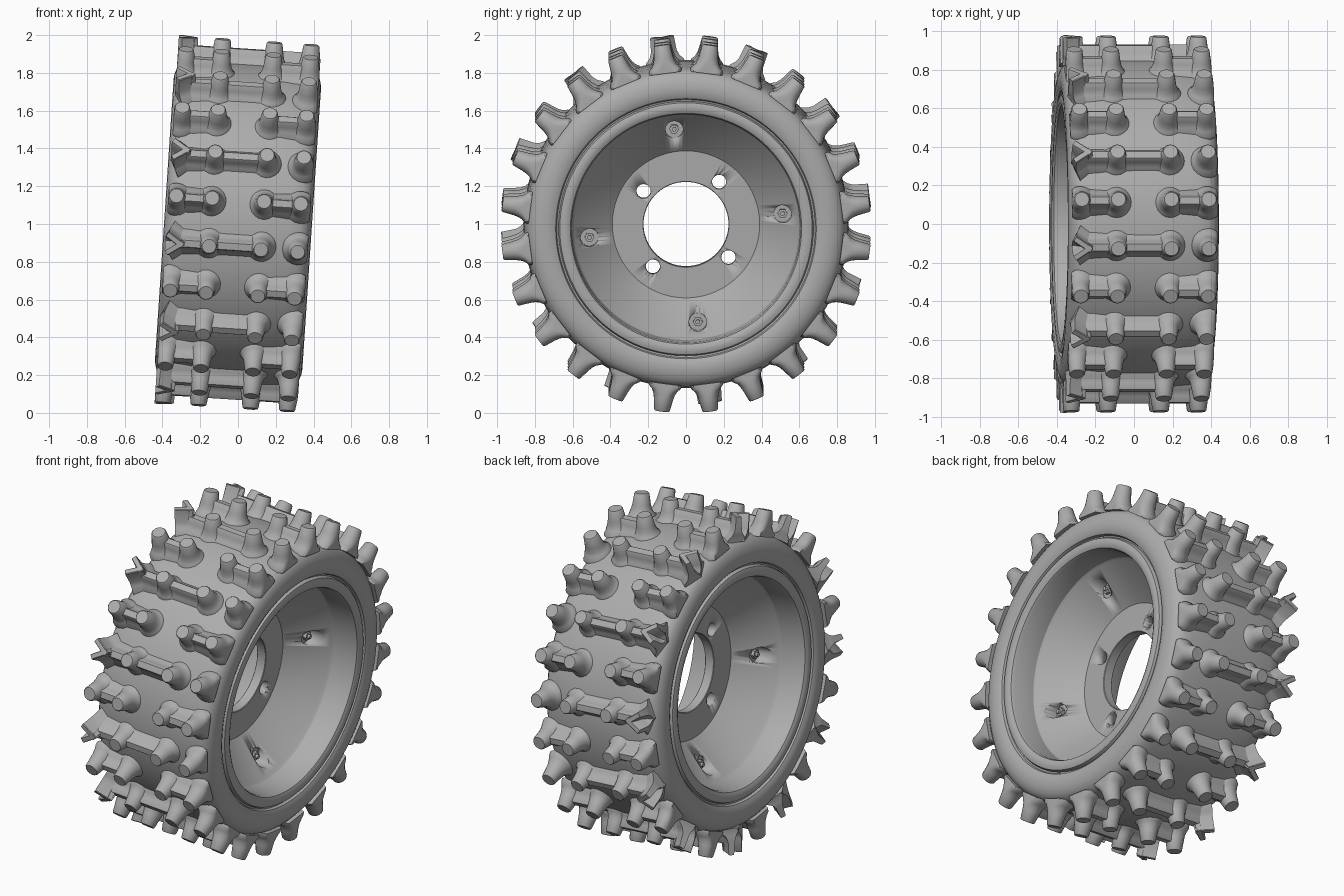
import bpy, bmesh, math
from mathutils import Matrix, Vector

cube = bpy.data.objects.get("Cube")
if cube:
    bpy.data.objects.remove(cube)

# The wheel leans slightly about the y axis
LEAN = Matrix.Translation((0, 0, 1)) @ Matrix.Rotation(math.radians(3.8), 4, 'Y')
BASE, BAR_TOP, TIP = 0.83, 0.935, 0.98

grey = bpy.data.materials.new("grey")
grey.use_nodes = True
colour = (0.42, 0.42, 0.42, 1)
grey.diffuse_color = colour
grey.node_tree.nodes["Principled BSDF"].inputs["Base Color"].default_value = colour


def make_object(name, bm, angle=35):
    bmesh.ops.recalc_face_normals(bm, faces=bm.faces)
    mesh = bpy.data.meshes.new(name)
    bm.to_mesh(mesh)
    bm.free()
    mesh.materials.append(grey)
    obj = bpy.data.objects.new(name, mesh)
    bpy.context.collection.objects.link(obj)
    bpy.ops.object.select_all(action='DESELECT')
    obj.select_set(True)
    bpy.context.view_layer.objects.active = obj
    bpy.ops.object.shade_smooth_by_angle(angle=math.radians(angle))
    obj.matrix_world = LEAN
    return obj


def lathe(bm, profile, segments=120):
    """Spin a closed (axial, radius) outline around the x axis."""
    rings = []
    for i in range(segments):
        a = math.tau * i / segments
        rings.append([bm.verts.new((x, r * math.sin(a), r * math.cos(a))) for x, r in profile])
    n = len(profile)
    for i in range(segments):
        a, b = rings[i], rings[(i + 1) % segments]
        for j in range(n):
            k = (j + 1) % n
            bm.faces.new((a[j], a[k], b[k], b[j]))


def both_sides(half):
    return half + [(-x, r) for x, r in reversed(half)]


def stack(bm, loops):
    """Skin a list of vertex loops and close both ends."""
    rings = [[bm.verts.new(co) for co in loop] for loop in loops]
    n = len(rings[0])
    for a, b in zip(rings, rings[1:]):
        for j in range(n):
            bm.faces.new((a[j], a[(j + 1) % n], b[(j + 1) % n], b[j]))
    bm.faces.new(rings[0][::-1])
    bm.faces.new(rings[-1])


def limit(x):
    return max(-0.378, min(0.378, x))


def stud(bm, x):
    """Round tread stud with a flared foot."""
    shape = [(0.088, BASE), (0.085, 0.85), (0.067, 0.868), (0.057, 0.89),
             (0.051, 0.915), (0.042, TIP - 0.006), (0.037, TIP)]
    stack(bm, [[(limit(x + r * math.cos(t)), r * math.sin(t), z)
                for t in (math.tau * i / 20 for i in range(20))] for r, z in shape])


def bar(bm, start, end, top, width):
    """Upright rib between two (x, y) points, flared at its foot."""
    a, b = Vector(start), Vector(end)
    side = Vector((a.y - b.y, b.x - a.x)).normalized()
    shape = [(width + 0.05, BASE), (width + 0.045, 0.85), (width + 0.02, 0.872),
             (width + 0.006, 0.9), (width, top - 0.004), (width - 0.004, top)]
    loops = []
    for w, z in shape:
        corners = (a - side * w, b - side * w, b + side * w, a + side * w)
        loops.append([(limit(c.x), c.y, z) for c in corners])
    stack(bm, loops)


# Tyre body
bm = bmesh.new()
lathe(bm, both_sides([(0.355, 0.66), (0.362, 0.684), (0.378, 0.69), (0.388, 0.71),
                      (0.391, 0.745), (0.387, 0.775), (0.376, 0.805), (0.357, 0.828),
                      (0.33, 0.842), (0.28, 0.851), (0.18, 0.858), (0.06, 0.861)]))
# The inner side closes straight across under the rim
make_object("tyre_body", bm)

# Tread rows: paired studs alternate with long ribs that end in a V
for i in range(24):
    bm = bmesh.new()
    if i % 2 == 0:
        name = "paired_stud_row"
        for x in (-0.335, -0.145, 0.13, 0.325):
            stud(bm, x)
        bar(bm, (-0.335, 0), (-0.145, 0), BAR_TOP, 0.022)
        bar(bm, (0.13, 0), (0.325, 0), BAR_TOP, 0.022)
    else:
        name = "v_stud_row"
        for x in (-0.145, 0.13, 0.325):
            stud(bm, x)
        bar(bm, (-0.3, 0), (0.13, 0), BAR_TOP, 0.022)
        for s in (-1, 1):
            bar(bm, (-0.285, -0.008 * s), (-0.37, 0.05 * s), TIP, 0.016)
    turn = Matrix.Rotation(-math.radians(7.5 + 15 * i), 4, 'X')
    bmesh.ops.transform(bm, matrix=turn, verts=bm.verts)
    make_object(name, bm, 40)

# Rim: bore, flat hub, cone, band and rounded lip
bm = bmesh.new()
lathe(bm, both_sides([(0.027, 0.225), (0.03, 0.228), (0.03, 0.39), (0.21, 0.59),
                      (0.225, 0.6), (0.36, 0.605), (0.376, 0.612), (0.385, 0.628),
                      (0.386, 0.65), (0.38, 0.668), (0.365, 0.675), (0.3, 0.676)]))
rim = make_object("rim", bm, 30)


def rod(bm, angle, distance, radius, x0, x1, sides=32):
    """Cylinder parallel to the axle; angle runs from +y towards +z."""
    t = math.radians(angle)
    place = Matrix.Translation(((x0 + x1) / 2, distance * math.cos(t), distance * math.sin(t)))
    bmesh.ops.create_cone(bm, cap_ends=True, segments=sides, radius1=radius, radius2=radius,
                          depth=abs(x1 - x0), matrix=place @ Matrix.Rotation(math.pi / 2, 4, 'Y'))


# Bolt holes through the hub and screw pockets on both cones
bm = bmesh.new()
for k in range(4):
    rod(bm, 52 + 90 * k, 0.285, 0.038, -0.1, 0.1)
    for s in (-1, 1):
        rod(bm, 7 + 90 * k, 0.515, 0.047, s * 0.095, s * 0.3)
cutter = make_object("hole_cutter", bm)
cutter.hide_render = True
cutter.hide_viewport = True
cut = rim.modifiers.new("holes", 'BOOLEAN')
cut.object = cutter
cut.operation = 'DIFFERENCE'
cut.solver = 'EXACT'
# Cut before smoothing so that the hole rims stay sharp
rim.modifiers.move(len(rim.modifiers) - 1, 0)

# Rim screws sitting in the pockets
bm = bmesh.new()
for k in range(4):
    for s in (-1, 1):
        rod(bm, 7 + 90 * k, 0.515, 0.026, s * 0.09, s * 0.115, 6)
        rod(bm, 7 + 90 * k, 0.515, 0.012, s * 0.09, s * 0.13, 16)
make_object("rim_screws", bm)
